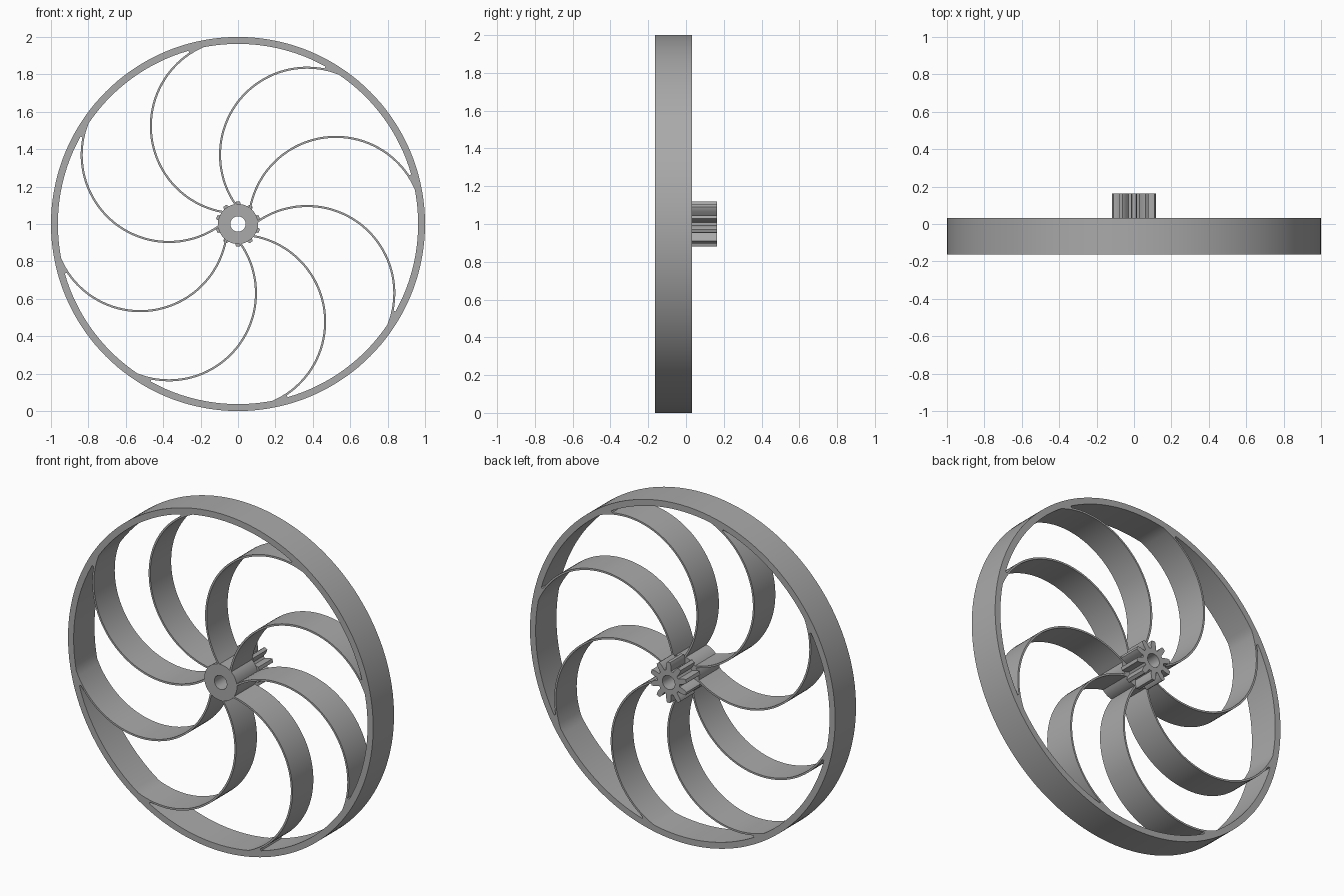
import bpy
import bmesh
from math import pi, sin, cos, acos, atan2, radians

RIM_OUT, RIM_IN, HUB, BORE = 1.0, 0.963, 0.107, 0.041
SPOKES, SPOKE_C, SPOKE_R, THICK = 8, 0.523, 0.466, 0.011
TEETH, TIP, ROOT = 10, 0.12, 0.072

if "Cube" in bpy.data.objects:
    bpy.data.objects.remove(bpy.data.objects["Cube"])

grey = bpy.data.materials.new("plain grey")
grey.use_nodes = True
colour = (0.4, 0.4, 0.4, 1)
grey.diffuse_color = colour
grey.node_tree.nodes["Principled BSDF"].inputs["Base Color"].default_value = colour


def polar(r, a):
    return r * cos(a), r * sin(a)


def arc(r, start, end, n):
    return [polar(r, start + (end - start) * i / n) for i in range(n + 1)]


def circle(r, n):
    return arc(r, 0, 2 * pi, n)[:-1]


def plate(name, loops, front, back):
    """Extrude an outline with holes along y, standing upright."""
    curve = bpy.data.curves.new(name, "CURVE")
    curve.dimensions = "2D"
    curve.fill_mode = "BOTH"
    curve.extrude = (back - front) / 2
    for loop in loops:
        spline = curve.splines.new("POLY")
        spline.points.add(len(loop) - 1)
        for point, (x, y) in zip(spline.points, loop):
            point.co = (x, y, 0, 1)
        spline.use_cyclic_u = True
    obj = bpy.data.objects.new(name, curve)
    bpy.context.collection.objects.link(obj)
    obj.location = (0, (front + back) / 2, 1)
    obj.rotation_euler.x = pi / 2
    bpy.ops.object.select_all(action="DESELECT")
    obj.select_set(True)
    bpy.context.view_layer.objects.active = obj
    bpy.ops.object.convert(target="MESH")
    obj = bpy.context.object
    obj.name = name
    bm = bmesh.new()
    bm.from_mesh(obj.data)
    bmesh.ops.remove_doubles(bm, verts=bm.verts, dist=0.0001)
    bmesh.ops.recalc_face_normals(bm, faces=bm.faces)
    bm.to_mesh(obj.data)
    bm.free()
    obj.data.materials.clear()
    obj.data.materials.append(grey)
    bpy.ops.object.shade_smooth_by_angle(angle=radians(25))
    return obj


def spoke_side(radius, turn, r_start, r_end, n=40):
    """One side of a curved spoke, between two distances from the axle."""
    def swing(r):
        return acos((r * r - SPOKE_C ** 2 - radius ** 2) / (2 * SPOKE_C * radius))
    a, b = swing(r_start), swing(r_end)
    points = []
    for i in range(n + 1):
        x, y = polar(radius, a + (b - a) * i / n)
        x += SPOKE_C
        points.append((x * cos(turn) - y * sin(turn), x * sin(turn) + y * cos(turn)))
    return points


def angle(point):
    return atan2(point[1], point[0])


def opening(turn):
    """Gap between two neighbouring spokes, with a blunt tip at the rim."""
    near = spoke_side(SPOKE_R + THICK / 2, turn, HUB, RIM_IN - 0.011)
    far = spoke_side(SPOKE_R - THICK / 2, turn + 2 * pi / SPOKES, RIM_IN, HUB)

    def join(r, p, q, n):
        start = angle(p)
        return arc(r, start, start + (angle(q) - start + pi) % (2 * pi) - pi, n)

    rim = join(RIM_IN, near[-1], far[0], 24)
    hub = join(HUB, far[-1], near[0], 6)
    return near + rim[:-1] + far + hub[1:-1]


# Wheel: rim, curved spokes and hub in one piece
openings = [opening(2 * pi * k / SPOKES) for k in range(SPOKES)]
plate("spoked_wheel", [circle(RIM_OUT, 144), circle(BORE, 32)] + openings, -0.163, 0.032)

# Pinion behind the hub
tooth = ((ROOT, -0.22), (0.095, -0.17), (0.112, -0.12), (TIP, -0.08),
         (TIP, 0.08), (0.112, 0.12), (0.095, 0.17), (ROOT, 0.22))
teeth = [polar(r, pi / 2 + 2 * pi * k / TEETH + a) for k in range(TEETH) for r, a in tooth]
plate("pinion_gear", [teeth, circle(BORE, 32)], 0.032, 0.163)
